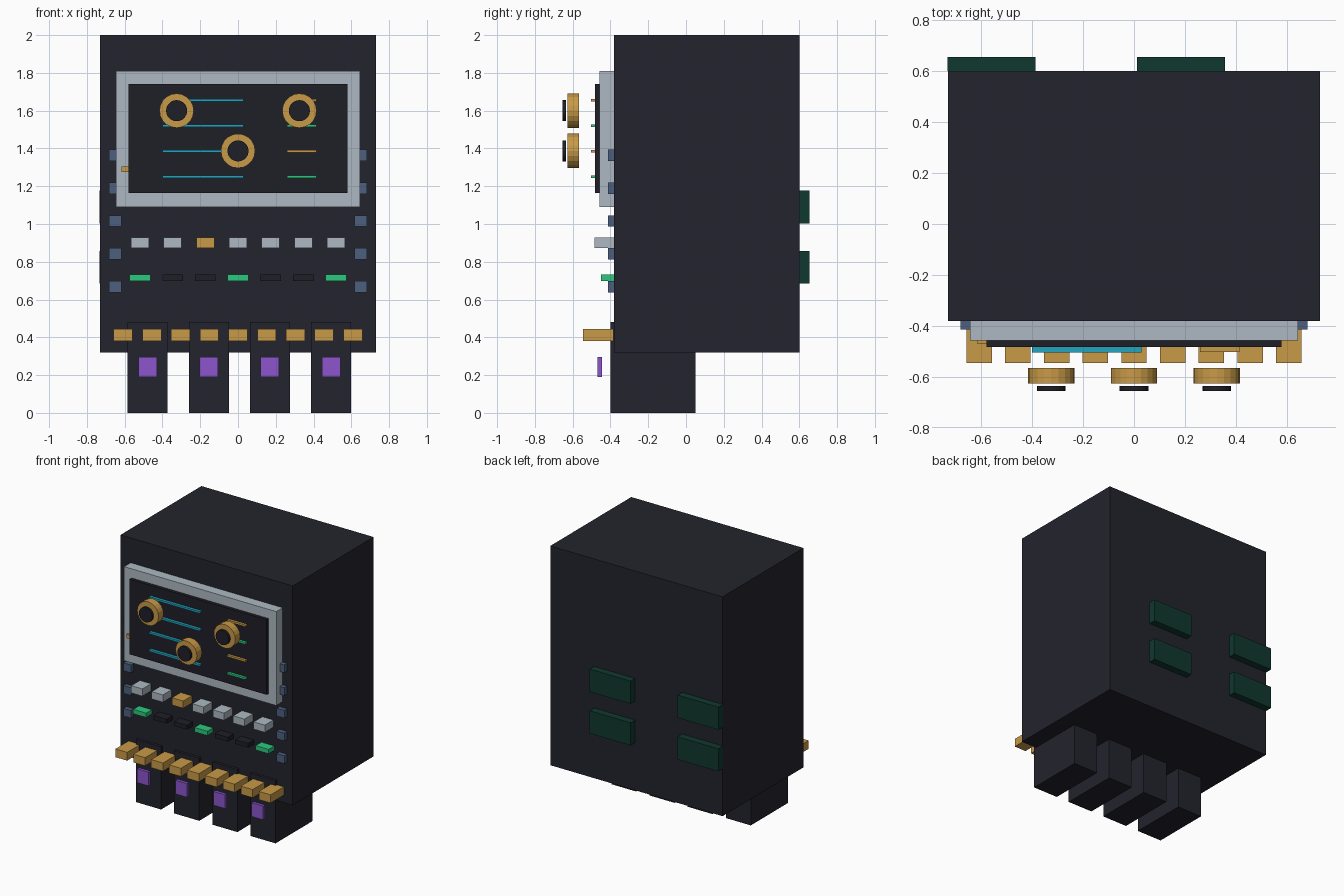
import bpy
import math
from mathutils import Matrix

cube = bpy.data.objects.get("Cube")
if cube:
    bpy.data.objects.remove(cube, do_unlink=True)


def material(name, hex_code):
    def linear(i):
        c = int(hex_code[i:i + 2], 16) / 255
        return c / 12.92 if c <= 0.04045 else ((c + 0.055) / 1.055) ** 2.4
    colour = (linear(0), linear(2), linear(4), 1)
    mat = bpy.data.materials.new(name)
    mat.use_nodes = True
    mat.diffuse_color = colour
    bsdf = next(n for n in mat.node_tree.nodes if n.type == 'BSDF_PRINCIPLED')
    bsdf.inputs["Base Color"].default_value = colour
    return mat


charcoal = material("charcoal", "23232d")
black = material("screen black", "1e1e27")
silver = material("silver", "adb9c2")
gold = material("gold", "c89a47")
teal = material("teal", "22a6c0")
green = material("green", "2cc87e")
purple = material("purple", "8c55cc")
slate = material("slate blue", "4d607e")
pine = material("dark green", "0f382e")


def box(name, mat, x, y, z):
    """Box from (min, max) pairs on each axis."""
    bpy.ops.mesh.primitive_cube_add(size=1)
    ob = bpy.context.object
    ob.name = name
    spans = (x, y, z)
    size = [b - a for a, b in spans]
    mid = [(a + b) / 2 for a, b in spans]
    ob.data.transform(Matrix.Translation(mid) @ Matrix.Diagonal((*size, 1)))
    ob.data.materials.append(mat)
    return ob


def around(centre, width):
    return (centre - width / 2, centre + width / 2)


def disc(name, mat, x, z, radius, y, sides):
    """Cylinder whose axis runs front to back."""
    bpy.ops.mesh.primitive_cylinder_add(
        vertices=sides, radius=radius, depth=y[1] - y[0],
        location=(x, sum(y) / 2, z), rotation=(math.pi / 2, 0, 0))
    ob = bpy.context.object
    ob.name = name
    ob.data.materials.append(mat)
    return ob


FACE = -0.38  # front of the cabinet

# Cabinet, display frame and screen
box("cabinet", charcoal, (-0.73, 0.73), (FACE, 0.6), (0.32, 2))
box("display_frame", silver, (-0.645, 0.645), (-0.458, FACE), (1.09, 1.81))
box("screen", black, (-0.58, 0.58), (-0.483, -0.458), (1.165, 1.74))
box("frame_tab", gold, (-0.616, -0.57), (-0.47, -0.458), (1.275, 1.305))

# Readout lines on the screen
for i in range(4):
    z = around(1.655 - i * 0.135, 0.015)
    box(f"long_line_{i}", teal, (-0.4, 0.03), (-0.504, -0.483), z)
    box(f"short_line_{i}", green if i % 2 else gold, (0.26, 0.415), (-0.502, -0.483), z)

# Dials floating in front of the screen
for i, (x, z) in enumerate([(-0.325, 1.6), (0.325, 1.6), (0, 1.387)]):
    disc(f"dial_{i}", gold, x, z, 0.091, (-0.627, -0.566), 20)
    disc(f"dial_cap_{i}", black, x, z, 0.056, (-0.655, -0.636), 20)

# Side studs, mirrored left and right
for i in range(5):
    for side, sx in (("left", 1), ("right", -1)):
        box(f"stud_{side}_{i}", slate, around(sx * 0.65, 0.064),
            (-0.414, FACE), around(0.668 + i * 0.174, 0.06))

# Button row and indicator lights
for i in range(7):
    x = (i - 3) * 0.173
    box(f"button_{i}", gold if i == 2 else silver, around(x, 0.095),
        (-0.484, FACE), (0.873, 0.929))
    box(f"indicator_{i}", black if i % 3 else green, around(x, 0.11),
        (-0.449, FACE), (0.698, 0.732))

# Lower key row
for i in range(9):
    box(f"key_{i}", gold, around((i - 4) * 0.152, 0.1), (-0.545, -0.385), (0.38, 0.443))

# Legs with floating badges
for i in range(4):
    x = -0.478 + i * 0.3235
    box(f"leg_{i}", charcoal, around(x, 0.212), (-0.4, 0.05), (0, 0.48))
    box(f"leg_badge_{i}", purple, around(x, 0.098), (-0.468, -0.444), (0.19, 0.296))

# Rear panels
for i, x in enumerate((-0.56, 0.185)):
    for j, z in enumerate((0.771, 1.09)):
        box(f"rear_panel_{i}_{j}", pine, around(x, 0.345), (0.6, 0.655), around(z, 0.174))
